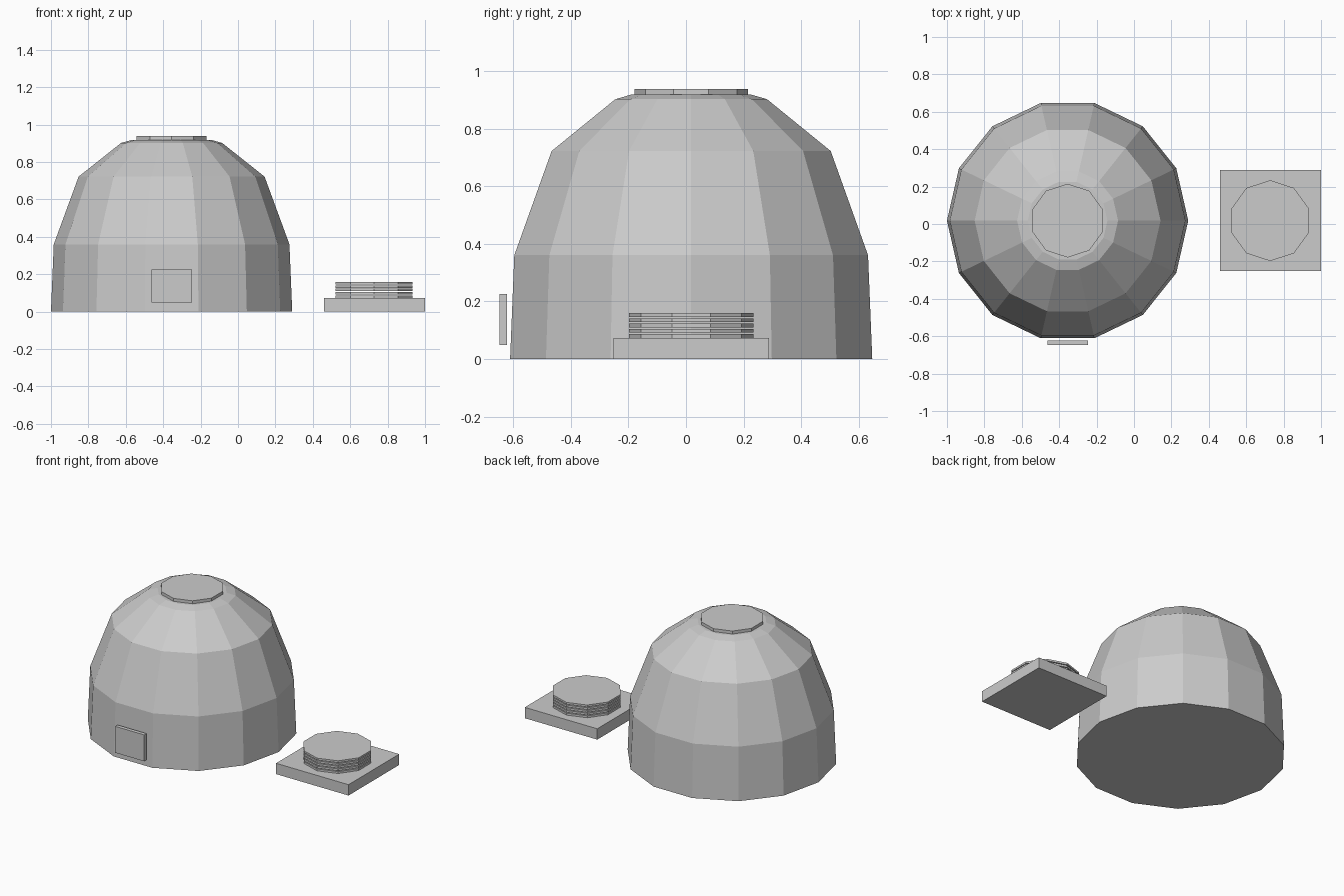
import bpy, bmesh
from math import cos, sin, pi

if "Cube" in bpy.data.objects:
    bpy.data.objects.remove(bpy.data.objects["Cube"])

CY = 0.018  # shared centre line in y


def add_object(name, bm):
    bmesh.ops.recalc_face_normals(bm, faces=bm.faces)
    mesh = bpy.data.meshes.new(name)
    bm.to_mesh(mesh)
    bm.free()
    obj = bpy.data.objects.new(name, mesh)
    bpy.context.collection.objects.link(obj)
    return obj


def lathe(name, x, y, profile, sides, start=0.0):
    """Closed solid from (radius, z) rings."""
    bm = bmesh.new()
    rings = [[bm.verts.new((x + r * cos(start + 2 * pi * i / sides),
                            y + r * sin(start + 2 * pi * i / sides), z))
              for i in range(sides)] for r, z in profile]
    for a, b in zip(rings, rings[1:]):
        for i in range(sides):
            j = (i + 1) % sides
            bm.faces.new((a[i], a[j], b[j], b[i]))
    bm.faces.new(rings[0][::-1])
    bm.faces.new(rings[-1])
    return add_object(name, bm)


def box(name, lo, hi):
    bm = bmesh.new()
    bmesh.ops.create_cube(bm, size=1)
    for v in bm.verts:
        v.co = [(a + b) / 2 + c * (b - a) for a, b, c in zip(lo, hi, v.co)]
    return add_object(name, bm)


# Faceted dome shell
lathe("dome", -0.355, CY,
      [(0.645, 0), (0.63, 0.36), (0.497, 0.722), (0.27, 0.902), (0.213, 0.918)], 14)

# Roof cap and front panel
lathe("roof_cap", -0.355, CY, [(0.197, 0.918), (0.197, 0.938)], 10, pi / 2)
box("front_panel", (-0.462, -0.647, 0.048), (-0.246, -0.622, 0.226))

# Square pad with a stack of spare discs
box("pad", (0.46, CY - 0.27, 0), (1.0, CY + 0.27, 0.073))
for i in range(5):
    z = 0.073 + i * 0.0182
    lathe(f"disc_{i + 1}", 0.728, CY, [(0.216, z), (0.216, z + 0.013)], 10, pi / 2)
